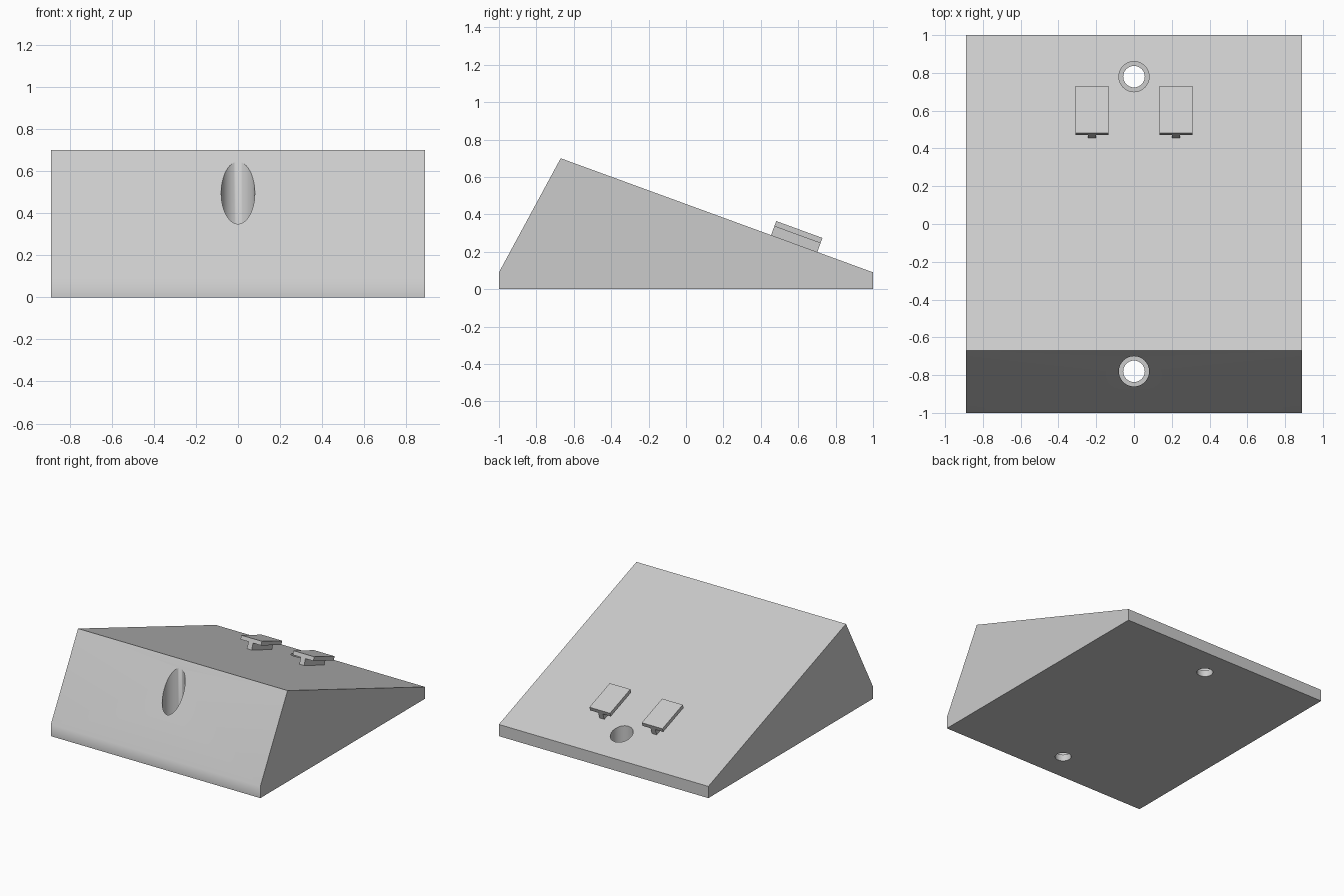
import bpy, bmesh, math
from mathutils import Matrix, Vector

cube = bpy.data.objects.get("Cube")
if cube:
    bpy.data.objects.remove(cube, do_unlink=True)

grey = bpy.data.materials.new("light_grey")
grey.use_nodes = True
colour = (0.6, 0.6, 0.6, 1)
grey.diffuse_color = colour
grey.node_tree.nodes["Principled BSDF"].inputs["Base Color"].default_value = colour


def extrude_profile(name, points, axis_a, axis_b, origin, sweep):
    """Solid made by sweeping a flat outline along a vector."""
    bm = bmesh.new()
    verts = [bm.verts.new(origin + axis_a * a + axis_b * b) for a, b in points]
    face = bm.faces.new(verts)
    moved = bmesh.ops.extrude_face_region(bm, geom=[face])["geom"]
    bmesh.ops.translate(bm, vec=sweep,
                        verts=[v for v in moved if isinstance(v, bmesh.types.BMVert)])
    bmesh.ops.recalc_face_normals(bm, faces=bm.faces)
    mesh = bpy.data.meshes.new(name)
    bm.to_mesh(mesh)
    bm.free()
    mesh.materials.append(grey)
    obj = bpy.data.objects.new(name, mesh)
    bpy.context.collection.objects.link(obj)
    return obj


def bore(target, y, radius, bottom):
    """Cut a vertical round hole from above down to the given height."""
    bpy.ops.mesh.primitive_cylinder_add(vertices=48, radius=radius, depth=1.5,
                                        location=(0, y, bottom + 0.75))
    cutter = bpy.context.object
    cutter.hide_render = True
    cutter.data.materials.append(grey)
    mod = target.modifiers.new("bore", "BOOLEAN")
    mod.operation, mod.solver, mod.object = "DIFFERENCE", "EXACT", cutter
    bpy.context.view_layer.objects.active = target
    bpy.ops.object.modifier_apply(modifier=mod.name)
    bpy.data.objects.remove(cutter, do_unlink=True)


X, Y, Z = Vector((1, 0, 0)), Vector((0, 1, 0)), Vector((0, 0, 1))

# Wedge body
half_width = 0.89
outline = [(-1, 0), (1, 0), (1, 0.09), (-0.67, 0.70), (-1, 0.09)]
body = extrude_profile("wedge_body", outline, Y, Z, -X * half_width, X * half_width * 2)

# Counterbored screw holes
for y in (-0.78, 0.78):
    bore(body, y, 0.08, 0.05)
    bore(body, y, 0.057, -0.2)

bpy.ops.object.select_all(action="DESELECT")
body.select_set(True)
bpy.context.view_layer.objects.active = body
bpy.ops.object.shade_smooth_by_angle(angle=math.radians(30))
weighted = body.modifiers.new("weighted_normals", "WEIGHTED_NORMAL")
weighted.keep_sharp = True

# T-shaped hooks standing square to the long slope
slope = Vector((0, 1.67, -0.61)).normalized()
normal = X.cross(slope)
foot = Vector((0, 0.455, 0.289))
half_t = [(0.02, -0.005), (0.02, 0.05), (0.0875, 0.05), (0.0875, 0.08)]
tee = half_t + [(-a, b) for a, b in reversed(half_t)]
for side, x in (("left", 0.2225), ("right", -0.2225)):
    extrude_profile(side + "_hook", tee, X, normal, foot + X * x, slope * 0.263)
